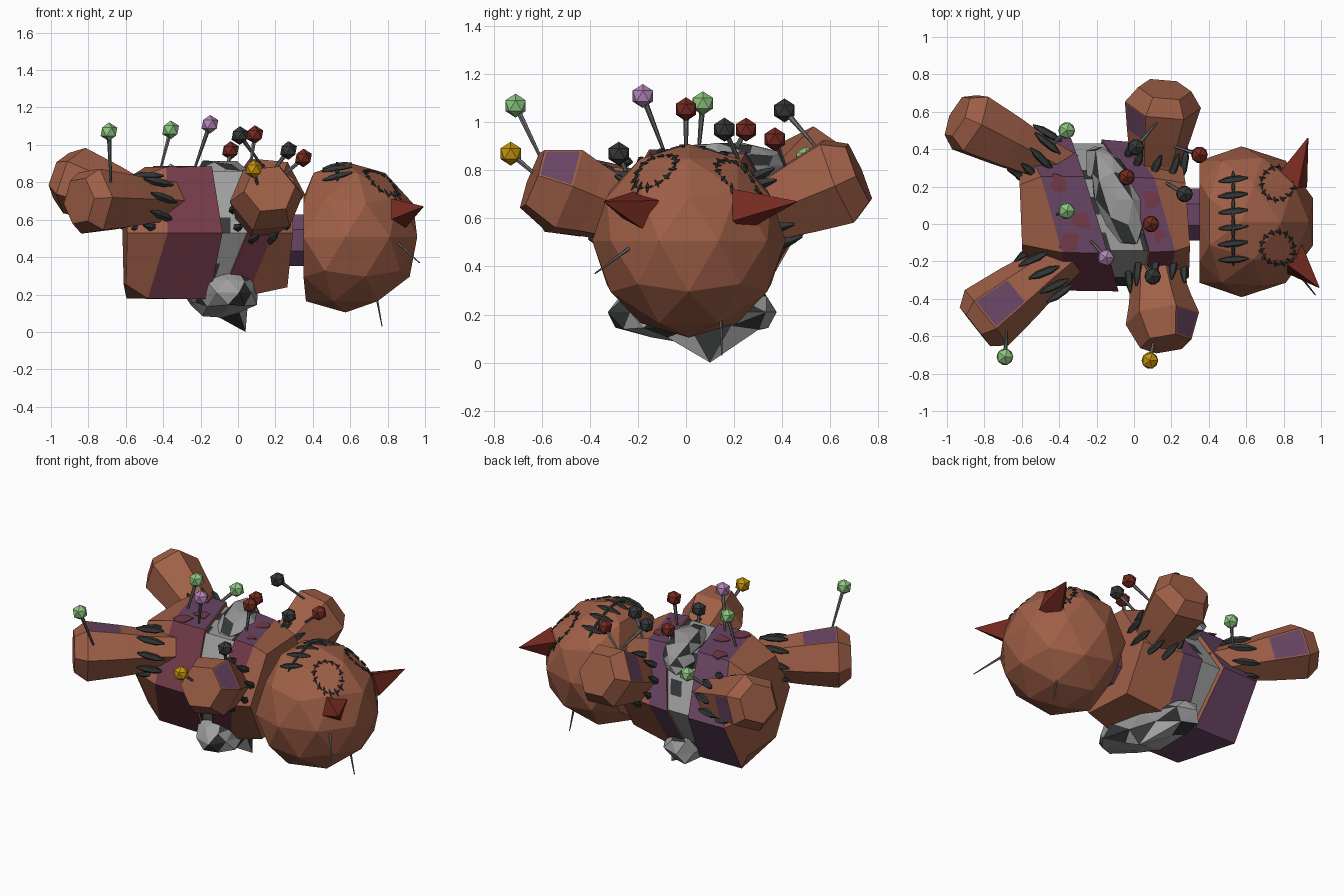
import bpy, bmesh, math, random
from mathutils import Vector as V
from mathutils.bvhtree import BVHTree

if "Cube" in bpy.data.objects:
    bpy.data.objects.remove(bpy.data.objects["Cube"])

random.seed(4)


def mat(name, r, g, b):
    m = bpy.data.materials.new(name)
    lin = [((c / 255 + 0.055) / 1.055) ** 2.4 for c in (r, g, b)]
    m.diffuse_color = (*lin, 1)
    m.use_nodes = True
    m.node_tree.nodes["Principled BSDF"].inputs["Base Color"].default_value = m.diffuse_color
    return m


BROWN = mat("brown cloth", 159, 95, 71)
PURPLE = mat("purple cloth", 105, 69, 99)
MAROON = mat("maroon cloth", 114, 58, 72)
GREY = mat("grey stuffing", 158, 158, 158)
BLACK = mat("black thread", 54, 57, 57)
RED = mat("dark red", 118, 42, 32)
GREEN = mat("pale green", 140, 198, 128)
PINK = mat("lilac", 180, 134, 184)
GOLD = mat("gold", 198, 148, 10)
STEEL = mat("steel", 112, 112, 112)


def finish(bm, name, *mats):
    bmesh.ops.recalc_face_normals(bm, faces=bm.faces)
    me = bpy.data.meshes.new(name)
    bm.to_mesh(me)
    bm.free()
    for m in mats:
        me.materials.append(m)
    ob = bpy.data.objects.new(name, me)
    bpy.context.collection.objects.link(ob)
    return ob


def skin(bm, rings):
    """Bridge rings of points into a closed solid; returns faces per segment."""
    vs = [[bm.verts.new(p) for p in r] for r in rings]
    n = len(vs[0])
    segs = [[bm.faces.new((a[j], a[(j + 1) % n], b[(j + 1) % n], b[j])) for j in range(n)]
            for a, b in zip(vs, vs[1:])]
    bm.faces.new(vs[0][::-1])
    segs.append([bm.faces.new(vs[-1])])
    return segs


def tube(bm, p0, p1, prof, sides=6, phase=0.5):
    """Lathe a (fraction, radius) profile along a line."""
    p0, p1 = V(p0), V(p1)
    ax = (p1 - p0).normalized()
    up = V((0, 0, 1)) if abs(ax.z) < 0.95 else V((1, 0, 0))
    u = (up - ax * up.dot(ax)).normalized()
    w = ax.cross(u)
    ang = [2 * math.pi * (j + phase) / sides for j in range(sides)]
    return skin(bm, [[p0.lerp(p1, t) + (u * math.cos(a) + w * math.sin(a)) * r for a in ang]
                     for t, r in prof])


def stitch(bm, a, b, r=0.018):
    tube(bm, a, b, [(0, r * 0.25), (0.3, r), (0.7, r), (1, r * 0.25)], 5)


# --- torso: two slanted hexagonal halves with a torn gap between
def section(x0, ky, kz, s, cy=0.05, cz=0.53):
    out = []
    for j in range(6):
        a = j * math.pi / 3
        dy, dz = 0.41 * s * math.cos(a), 0.41 * s * math.sin(a)
        out.append(V((x0 - ky * dy + kz * dz, cy + dy, cz + dz)))
    return out


def torso(name, rings, belt):
    bm = bmesh.new()
    segs = skin(bm, [section(*r) for r in rings])
    bmesh.ops.recalc_face_normals(bm, faces=bm.faces)
    for f in segs[belt]:
        f.material_index = 2 if f.normal.y < -0.3 else 1
    finish(bm, name, BROWN, PURPLE, MAROON)


torso("lower_body", [(-0.605, 0.04, 0, 0.78), (-0.49, 0.28, 0.14, 0.99), (-0.21, 0.31, 0.02, 1.0)], 1)
torso("upper_body", [(-0.06, 0.28, 0.25, 0.98), (0.08, 0.28, 0.25, 0.95), (0.27, 0.07, 0.06, 0.82)], 0)

# --- stuffing: core filling the gap and lumps bulging out above and below
bm = bmesh.new()
skin(bm, [section(-0.3, 0.3, 0.1, 0.93), section(0.0, 0.28, 0.25, 0.93)])
bmesh.ops.subdivide_edges(bm, edges=bm.edges[:], cuts=3, use_grid_fill=True)
for f in bm.faces:
    f.material_index = 1 if random.random() < 0.15 else 0
finish(bm, "stuffing_core", GREY, BLACK)


def lump(name, loc, size, tip=None):
    bm = bmesh.new()
    bmesh.ops.create_icosphere(bm, subdivisions=2, radius=1)
    for v in bm.verts:
        k = random.uniform(0.85, 1.08)
        d = V([v.co[i] * size[i] * k for i in range(3)])
        d.x -= 0.28 * d.y
        v.co = V(loc) + d
        v.co.z = max(v.co.z, 0.07)
    if tip:
        min(bm.verts, key=lambda v: (v.co - V(tip)).length).co = V(tip)
    for f in bm.faces:
        f.material_index = 1 if random.random() < 0.25 else 0
    finish(bm, name, GREY, BLACK)


lump("stuffing_top", (-0.09, 0.13, 0.82), (0.15, 0.31, 0.105))
lump("stuffing_bottom", (-0.09, 0.02, 0.21), (0.18, 0.36, 0.14), (0.04, 0.10, 0.0))

# --- ragged stains on the top of the cloth
bm = bmesh.new()
for x, y, r in [(-0.40, 0.22, 0.05), (-0.29, 0.02, 0.06), (-0.34, -0.1, 0.05), (0.08, 0.12, 0.06), (0.12, -0.06, 0.05)]:
    rad = [r * random.uniform(0.6, 1.3) for _ in range(9)]
    z = 0.53 + (0.353 if x < 0 else 0.339)
    skin(bm, [[V((x + q * math.cos(i * 0.698), y + q * math.sin(i * 0.698), z + dz))
               for i, q in enumerate(rad)] for dz in (-0.003, 0.005)])
finish(bm, "cloth_stains", MAROON)

# --- neck
bm = bmesh.new()
tube(bm, (0.22, 0.05, 0.49), (0.42, 0.05, 0.49), [(0, 0.15), (1, 0.15)], 8)
finish(bm, "neck", PURPLE)

# --- head: faceted ball flattened where it meets the neck
HC = V((0.575, 0.012, 0.507))
bm = bmesh.new()
bmesh.ops.create_icosphere(bm, subdivisions=2, radius=0.403)
for v in bm.verts:
    v.co += HC
    v.co.x = max(v.co.x, 0.35)
tree = BVHTree.FromBMesh(bm)
finish(bm, "head", BROWN)


def on_head(x, y):
    """Point on the upper head surface, found by a ray towards its centre."""
    dx, dy = x - HC.x, y - HC.y
    d = V((dx, dy, math.sqrt(max(0.395 ** 2 - dx * dx - dy * dy, 0.001)))).normalized()
    hit = tree.ray_cast(HC + d * 2, -d)[0] or HC + d * 0.39
    return hit + d * 0.006


# --- stitched mouth and round stitched eye patches
bm = bmesh.new()
ys = [-0.22 + 0.05 * i for i in range(11)]
for a, b in zip(ys, ys[1:]):
    stitch(bm, on_head(0.53, a - 0.01), on_head(0.53, b + 0.01), 0.010)
for i in range(6):
    y = -0.19 + 0.086 * i
    stitch(bm, on_head(0.45, y - 0.008), on_head(0.61, y + 0.008), 0.019)
finish(bm, "mouth_stitches", BLACK)
bm = bmesh.new()
for cy in (0.22, -0.13):
    for i in range(14):
        a, b = i * math.tau / 14, (i + 0.85) * math.tau / 14
        p = [on_head(0.77 + r * math.cos(t), cy + r * math.sin(t))
             for r, t in ((0.09, a), (0.09, b), (0.07, a), (0.105, a + 0.15))]
        stitch(bm, p[0], p[1], 0.006)
        stitch(bm, p[2], p[3], 0.006)
finish(bm, "eye_stitches", BLACK)

# --- pointed horns
bm = bmesh.new()
tube(bm, (0.84, 0.22, 0.635), (0.93, 0.46, 0.67), [(0, 0.1), (1, 0.003)], 4, 0.3)
tube(bm, (0.84, -0.18, 0.63), (0.99, -0.34, 0.67), [(0, 0.1), (1, 0.003)], 4, 0.3)
finish(bm, "horns", RED)


# --- limbs: hexagonal, flared, with one inset cloth patch each
def limb(name, p0, p1, r, seg, patch_dir, flare=0.88, phase=0.6):
    bm = bmesh.new()
    prof = [(0, 0.62), (0.3, 0.70), (0.55, 0.85), (flare, 1.0), (1, 0.7)]
    segs = tube(bm, p0, p1, [(t, k * r) for t, k in prof], 6, phase)
    bmesh.ops.recalc_face_normals(bm, faces=bm.faces)
    f = max(segs[seg], key=lambda f: f.normal.dot(V(patch_dir)))
    bmesh.ops.inset_individual(bm, faces=[f], thickness=0.012)
    f.material_index = 1
    finish(bm, name, BROWN, PURPLE)
    # thread ring sewing the limb to the body
    bm = bmesh.new()
    a, b = V(p0), V(p1)
    ax = (b - a).normalized()
    u = (V((0, 0, 1)) - ax * ax.z).normalized()
    w = ax.cross(u)
    c = a.lerp(b, 0.3)
    for i in range(9):
        t = i * math.tau / 9
        o = c + (u * math.cos(t) + w * math.sin(t)) * (r * 0.72 + 0.006)
        lean = (w * math.cos(t) - u * math.sin(t)) * 0.025
        stitch(bm, o - ax * 0.09 - lean, o + ax * 0.08 + lean, 0.022)
    finish(bm, name + "_stitches", BLACK)


limb("left_leg", (-0.33, -0.14, 0.69), (-0.85, -0.55, 0.70), 0.19, 2, (0, 0, 1))
limb("right_leg", (-0.36, 0.28, 0.62), (-0.945, 0.575, 0.835), 0.185, 2, (0.3, 0.8, -0.5), 0.88, 0.1)
limb("left_arm", (0.10, -0.12, 0.57), (0.17, -0.64, 0.765), 0.20, 3, (0.35, -0.4, 0.85), 0.74)
limb("right_arm", (0.10, 0.20, 0.57), (0.165, 0.72, 0.79), 0.205, 2, (-0.8, 0, 0.5), 0.84)

# --- pins: (head position, point, head colour)
pins = [((-0.69, -0.71, 1.07), (-0.68, -0.58, 0.80), GREEN),
        ((-0.36, 0.07, 1.08), (-0.42, 0.05, 0.85), GREEN),
        ((-0.36, 0.50, 0.85), (-0.48, 0.38, 0.72), GREEN),
        ((-0.15, -0.18, 1.11), (-0.24, -0.08, 0.85), PINK),
        ((0.01, 0.41, 1.05), (0.12, 0.54, 0.90), BLACK),
        ((0.27, 0.16, 0.97), (0.14, 0.24, 0.80), BLACK),
        ((0.10, -0.28, 0.87), (0.06, -0.22, 0.72), BLACK),
        ((-0.04, 0.25, 0.97), (-0.06, 0.18, 0.84), RED),
        ((0.09, 0.00, 1.055), (0.06, 0.00, 0.84), RED),
        ((0.35, 0.37, 0.93), (0.20, 0.42, 0.80), RED),
        ((0.085, -0.73, 0.87), (0.11, -0.60, 0.76), GOLD)]
for i, (top, tip, m) in enumerate(pins):
    bm = bmesh.new()
    tube(bm, top, tip, [(0, 0.013), (1, 0.006)], 6)
    finish(bm, f"pin_shaft_{i}", STEEL)
    bm = bmesh.new()
    bmesh.ops.create_icosphere(bm, subdivisions=1, radius=0.05)
    for v in bm.verts:
        v.co += V(top)
    finish(bm, f"pin_head_{i}", m)

# --- needle points poking out of the head
bm = bmesh.new()
for a, b in [((0.82, -0.19, 0.51), (0.97, -0.38, 0.37)), ((0.72, 0.14, 0.30), (0.77, 0.15, 0.03))]:
    tube(bm, a, b, [(0, 0.010), (1, 0.003)], 6)
finish(bm, "needle_points", STEEL)
